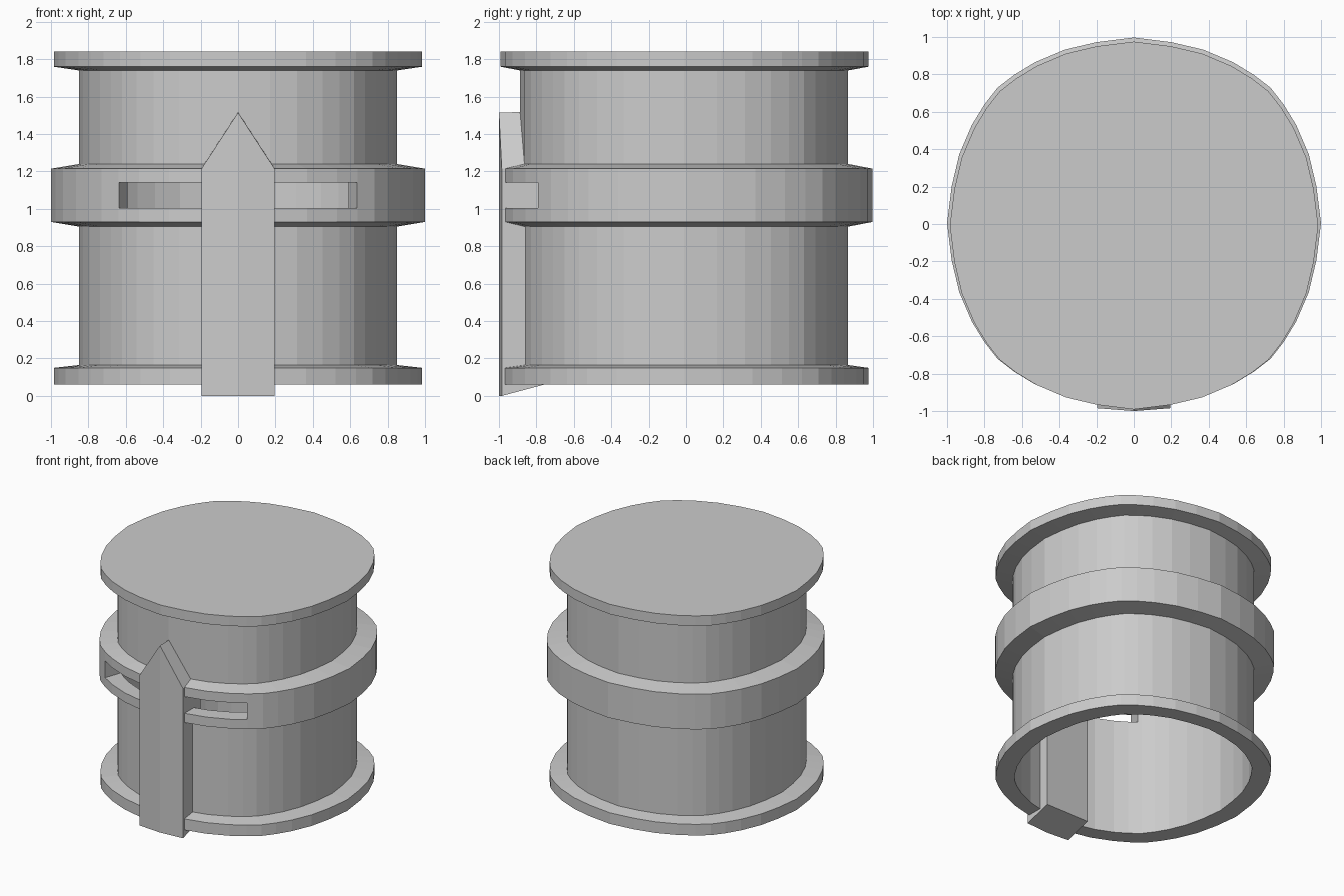
import bpy, bmesh

if "Cube" in bpy.data.objects:
    bpy.data.objects.remove(bpy.data.objects["Cube"])

# Slightly squared-off 40-sided outline: one eighth, mirrored round
EIGHTH = [(1.0, 0.0), (0.975, 0.2), (0.935, 0.37), (0.867, 0.53), (0.8, 0.64), (0.73, 0.73)]
QUARTER = EIGHTH + [(y, x) for x, y in reversed(EIGHTH[1:-1])]
OUTLINE = []
for turn in range(4):
    for x, y in QUARTER:
        for _ in range(turn):
            x, y = -y, x
        OUTLINE.append((x, y))


def new_object(name, bm):
    bmesh.ops.recalc_face_normals(bm, faces=bm.faces)
    mesh = bpy.data.meshes.new(name)
    bm.to_mesh(mesh)
    bm.free()
    obj = bpy.data.objects.new(name, mesh)
    bpy.context.collection.objects.link(obj)
    return obj


def loft(name, loops, cap_start=True, cap_end=True):
    """Join equally long point loops with quads and cap the ends."""
    bm = bmesh.new()
    rings = [[bm.verts.new(p) for p in loop] for loop in loops]
    n = len(rings[0])
    for a, b in zip(rings, rings[1:]):
        for i in range(n):
            j = (i + 1) % n
            bm.faces.new((a[i], a[j], b[j], b[i]))
    if cap_start:
        bm.faces.new(rings[0])
    if cap_end:
        bm.faces.new(rings[-1])
    return new_object(name, bm)


# Housing: section sizes as (x half-width, y half-width, y centre)
INNER = (0.838, 0.862, -0.01)
TUBE = (0.85, 0.877, -0.01)
RIM = (0.985, 0.983, -0.008)
BAND = (1.0, 0.993, 0.004)
PROFILE = [
    (INNER, 1.80), (INNER, 0.06),                            # inside ceiling and wall
    (RIM, 0.06), (RIM, 0.15), (TUBE, 0.165),                 # bottom rim
    (TUBE, 0.905), (BAND, 0.93), (BAND, 1.215), (TUBE, 1.24),  # middle band
    (TUBE, 1.74), (RIM, 1.76), (RIM, 1.84),                  # top rim and lid
]
housing = loft("housing", [[(x * s[0], y * s[1] + s[2], z) for x, y in OUTLINE]
                           for s, z in PROFILE])

# Slot through the front of the middle band
plan = [(-0.745, -1.1), (0.745, -1.1), (0.57, -0.6), (-0.57, -0.6)]
cutter = loft("slot_cutter", [[(x, y, z) for x, y in plan] for z in (1.005, 1.14)])
cutter.hide_render = True
mod = housing.modifiers.new("slot", 'BOOLEAN')
mod.operation = 'DIFFERENCE'
mod.solver = 'EXACT'
mod.object = cutter
bpy.context.view_layer.objects.active = housing
bpy.ops.object.modifier_apply(modifier=mod.name)
bpy.data.objects.remove(cutter)

# Pointed front strap, slightly bowed, with a sloping foot
W = 0.195
front = [(-W, -0.985, 0), (0, -1, 0), (W, -0.985, 0),
         (W, -0.985, 1.215), (0, -1, 1.515), (-W, -0.985, 1.215)]
back = [(x, -0.76, 0.06 if z == 0 else z + 0.005) for x, y, z in front]
bm = bmesh.new()
f = [bm.verts.new(p) for p in front]
b = [bm.verts.new(p) for p in back]
for v in (f, b):
    bm.faces.new((v[0], v[1], v[4], v[5]))
    bm.faces.new((v[1], v[2], v[3], v[4]))
for i in range(6):
    j = (i + 1) % 6
    bm.faces.new((f[i], f[j], b[j], b[i]))
new_object("front_strap", bm)
